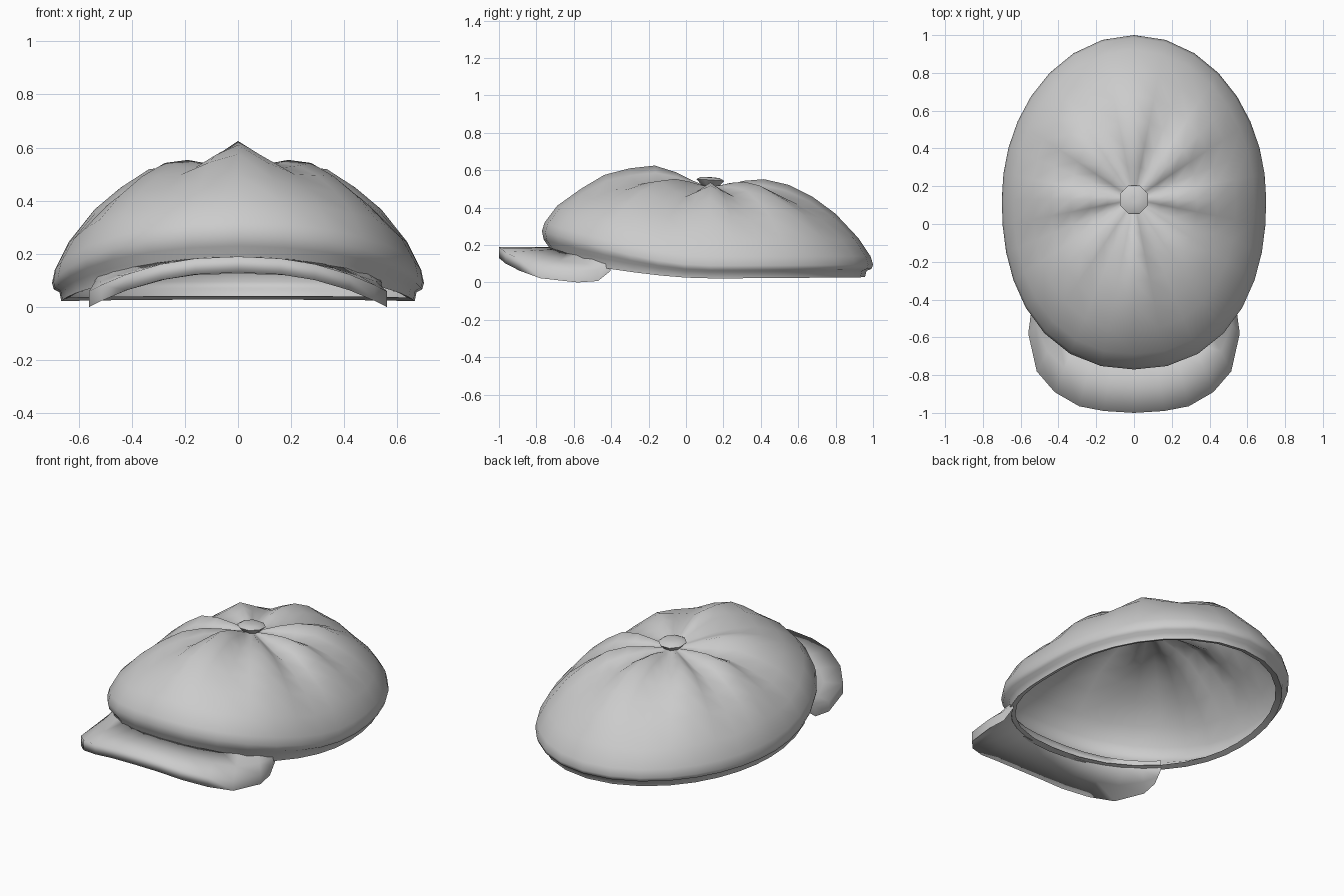
import bpy, bmesh
from math import sin, cos, pi, radians

if "Cube" in bpy.data.objects:
    bpy.data.objects.remove(bpy.data.objects["Cube"])

CY = 0.13            # button / panel centre in y


def loft(name, rows, close_rows=True, caps=(False, False), angle=40):
    """Skin a list of equal-length point rows into a mesh object."""
    bm = bmesh.new()
    vs = [[bm.verts.new(p) for p in r] for r in rows]
    n = len(rows[0])
    for a, b in zip(vs, vs[1:]):
        for i in range(n if close_rows else n - 1):
            j = (i + 1) % n
            bm.faces.new((a[i], a[j], b[j], b[i]))
    if caps[0]:
        bm.faces.new(vs[0])
    if caps[1]:
        bm.faces.new(vs[-1])
    bmesh.ops.recalc_face_normals(bm, faces=bm.faces)
    me = bpy.data.meshes.new(name)
    bm.to_mesh(me)
    bm.free()
    ob = bpy.data.objects.new(name, me)
    bpy.context.collection.objects.link(ob)
    bpy.ops.object.select_all(action='DESELECT')
    ob.select_set(True)
    bpy.context.view_layer.objects.active = ob
    bpy.ops.object.shade_smooth_by_angle(angle=radians(angle))
    return ob


def radius(phi):
    """Plan outline of the crown; phi = 0 points to the front."""
    f = cos(phi)
    b, n = (0.90, 2.25) if f > 0 else (0.87, 2.0)
    return ((abs(sin(phi)) / 0.70) ** n + (abs(f) / b) ** n) ** (-1 / n)


def polar(phi, r, z):
    return (sin(phi) * r, CY - cos(phi) * r, z)


# profile: radial fraction, z at front, side, back, seam depth
PROFILE = [
    (0.04, 0.520, 0.515, 0.512, 0.00),
    (0.10, 0.543, 0.520, 0.518, 0.012),
    (0.20, 0.588, 0.530, 0.543, 0.038),
    (0.33, 0.625, 0.535, 0.552, 0.062),
    (0.48, 0.610, 0.518, 0.522, 0.062),
    (0.63, 0.575, 0.450, 0.457, 0.048),
    (0.77, 0.500, 0.368, 0.367, 0.028),
    (0.91, 0.410, 0.245, 0.237, 0.01),
    (0.985, 0.320, 0.140, 0.140, 0.00),
    (1.00, 0.275, 0.090, 0.095, 0.00),
    (0.990, 0.230, 0.066, 0.072, 0.00),
    (0.960, 0.190, 0.056, 0.062, 0.00),
    # head band and its turned-in edge
    (0.950, 0.125, 0.022, 0.028, 0.00),
    (0.905, 0.130, 0.036, 0.042, 0.00)]


def ring(row, n=32):
    t, zf, zs, zb, depth = row
    pts = []
    for i in range(n):
        phi = 2 * pi * i / n
        f = cos(phi)
        w = abs(f) ** max(2, 6 - 4.5 * t)
        z = zs + ((zf if f > 0 else zb) - zs) * w
        z -= depth * (1 - cos(8 * phi)) / 2      # eight panel seams
        pts.append(polar(phi, radius(phi) * t, z))
    return pts


# crown of eight puffed panels, rolling under into the head band
loft("crown", [ring(r) for r in PROFILE], caps=(True, False), angle=75)


# button: octagonal tapered disc, tilted a little
def octagon(r, z):
    return [(r * sin(k * pi / 4 + pi / 8), CY + r * cos(k * pi / 4 + pi / 8),
             z - 0.07 * r * cos(k * pi / 4 + pi / 8)) for k in range(8)]


loft("button", [octagon(0.03, 0.505), octagon(0.055, 0.522), octagon(0.08, 0.548),
                octagon(0.055, 0.561), octagon(0.015, 0.563)], caps=(True, True))

# visor: closed cross-sections swept from side to side
OUTER = [(0, -1.0), (0.16, -0.99), (0.29, -0.965), (0.42, -0.89),
         (0.515, -0.78), (0.56, -0.58), (0.545, -0.47)]
sections = []
for k in range(-6, 7):
    s = -1 if k < 0 else 1
    ox, oy = OUTER[abs(k)]
    phi = radians(45) * k / 6
    ix, iy, _ = polar(phi, 0.93 * radius(phi), 0)
    outer = (s * ox, oy, 0.19 - 0.13 * (ox / 0.56) ** 2.3)
    inner = (ix, iy, 0.19 - 0.075 * abs(ix / 0.56) ** 2)
    top = [tuple(a + (b - a) * v for a, b in zip(inner, outer))
           for v in (0, 0.5, 1)]
    bottom = [(x, y, z - 0.06) for x, y, z in reversed(top)]
    sections.append(top + bottom)
loft("visor", sections, caps=(True, True), angle=100)
